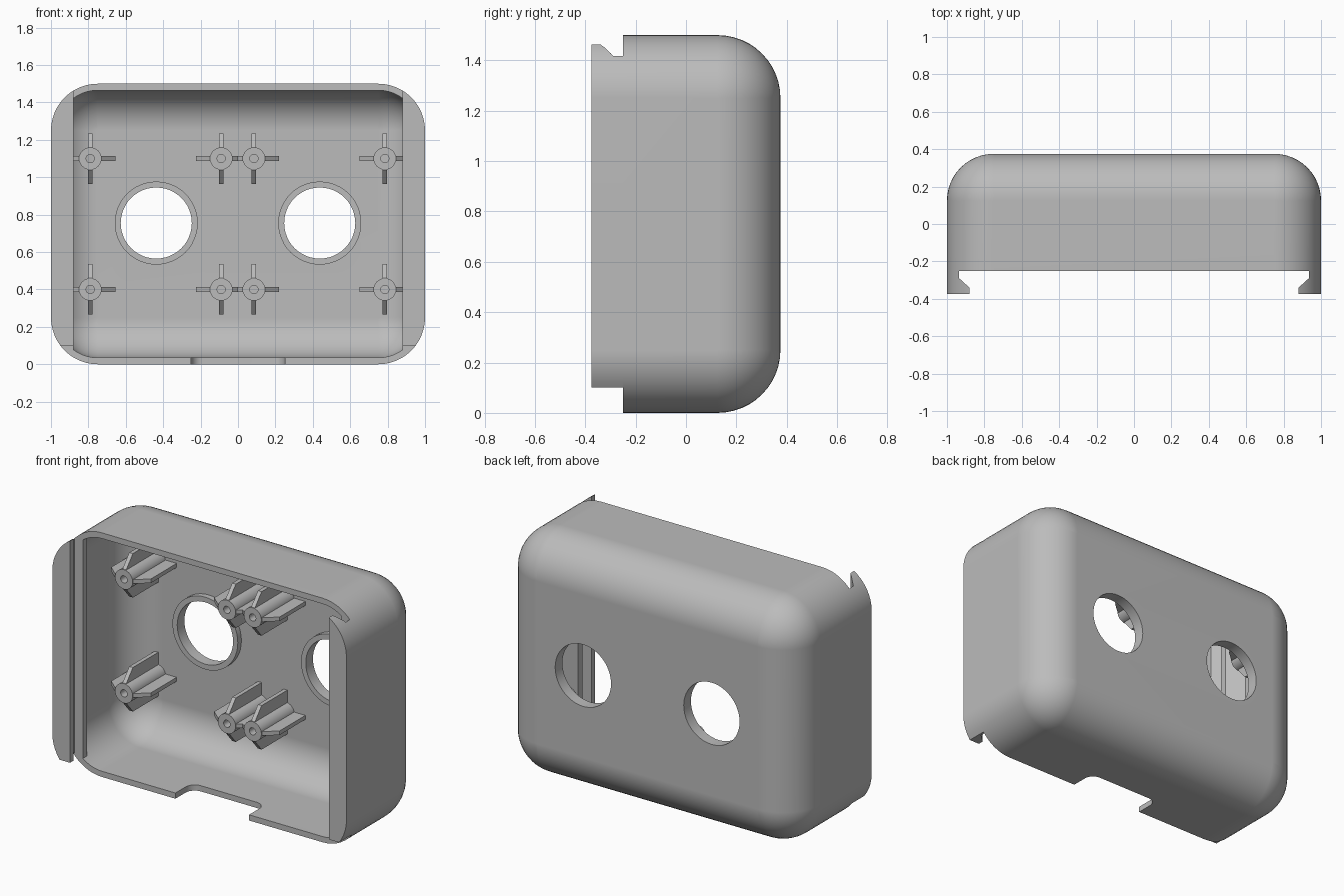
import bpy
import bmesh
from math import cos, sin, pi
from mathutils import Matrix, Vector

cube = bpy.data.objects.get("Cube")
if cube:
    bpy.data.objects.remove(cube)

GREY = (0.5, 0.5, 0.5, 1)
grey = bpy.data.materials.new("grey plastic")
grey.use_nodes = True
grey.diffuse_color = GREY
grey.node_tree.nodes["Principled BSDF"].inputs["Base Color"].default_value = GREY

HEIGHT, FRONT, BACK = 1.5, -0.25, 0.375
RADIUS, WALL, SEGS = 0.25, 0.035, 12


def finish(bm, name):
    bmesh.ops.remove_doubles(bm, verts=bm.verts, dist=1e-5)
    bmesh.ops.recalc_face_normals(bm, faces=bm.faces)
    mesh = bpy.data.meshes.new(name)
    bm.to_mesh(mesh)
    bm.free()
    mesh.materials.append(grey)
    obj = bpy.data.objects.new(name, mesh)
    bpy.context.collection.objects.link(obj)
    return obj


def select(obj):
    bpy.ops.object.select_all(action="DESELECT")
    obj.select_set(True)
    bpy.context.view_layer.objects.active = obj


def smooth(obj):
    select(obj)
    bpy.ops.object.shade_smooth_by_angle(angle=pi / 6)
    mod = obj.modifiers.new("even normals", "WEIGHTED_NORMAL")
    mod.keep_sharp = True


def boolean(obj, cutter, operation):
    mod = obj.modifiers.new("cut", "BOOLEAN")
    mod.operation, mod.object, mod.solver = operation, cutter, "EXACT"
    select(obj)
    bpy.ops.object.modifier_apply(modifier=mod.name)
    bpy.data.objects.remove(cutter)


def outline(inset, y):
    """Rounded rectangle seen from the front."""
    points = []
    r = RADIUS - inset
    for i, (sx, sz) in enumerate([(1, 1), (-1, 1), (-1, -1), (1, -1)]):
        cx = sx * (1 - RADIUS)
        cz = HEIGHT / 2 + sz * (HEIGHT / 2 - RADIUS)
        for k in range(SEGS + 1):
            a = (i + k / SEGS) * pi / 2
            points.append((cx + r * cos(a), y, cz + r * sin(a)))
    return points


def loft(rings, name):
    bm = bmesh.new()
    loops = [[bm.verts.new(p) for p in ring] for ring in rings]
    n = len(loops[0])
    for a, b in zip(loops, loops[1:]):
        for i in range(n):
            j = (i + 1) % n
            bm.faces.new((a[i], a[j], b[j], b[i]))
    bm.faces.new(loops[0])
    bm.faces.new(loops[-1])
    return finish(bm, name)


def dome(inset):
    """Rings from the open front to the rounded back."""
    r = RADIUS - inset
    rings = [outline(inset, FRONT)]
    for k in range(SEGS + 1):
        a = k / SEGS * pi / 2
        rings.append(outline(inset + r * (1 - cos(a)), BACK - RADIUS + r * sin(a)))
    return rings


def prism(points, offset, name):
    """Extrude a closed 3D outline."""
    bm = bmesh.new()
    face = bm.faces.new([bm.verts.new(p) for p in points])
    out = bmesh.ops.extrude_face_region(bm, geom=[face])
    moved = [v for v in out["geom"] if isinstance(v, bmesh.types.BMVert)]
    bmesh.ops.translate(bm, verts=moved, vec=offset)
    return finish(bm, name)


def tube(x, z, inner, outer, y0, y1, name, segs=48):
    bm = bmesh.new()
    profile = [(inner, y0), (outer, y0), (outer, y1), (inner, y1)]
    loops = [[bm.verts.new((x + r * cos(2 * pi * k / segs), y, z + r * sin(2 * pi * k / segs)))
              for r, y in profile] for k in range(segs)]
    for k in range(segs):
        a, b = loops[k], loops[(k + 1) % segs]
        for i in range(4):
            j = (i + 1) % 4
            bm.faces.new((a[i], a[j], b[j], b[i]))
    return finish(bm, name)


# Hollow rounded shell, open at the front
shell = loft(dome(WALL)[::-1] + dome(0), "shell")

# Two round openings with raised collars inside
for side, x in (("right", -0.437), ("left", 0.437)):
    z, r = 0.755, 0.19
    circle = [(x + r * cos(k * pi / 24), 0.25, z + r * sin(k * pi / 24)) for k in range(48)]
    boolean(shell, prism(circle, (0, 0.25, 0), "opening_cutter"), "DIFFERENCE")
    smooth(tube(x, z, r, 0.222, 0.305, 0.345, side + "_opening_collar"))

# Cable notch with rounded inner corners in the bottom wall
notch = [(-0.25, -0.3, -0.1), (0.25, -0.3, -0.1)]
for sx, start in ((1, 0), (-1, pi / 2)):
    for k in range(7):
        a = start + k * pi / 12
        notch.append((sx * 0.19 + 0.06 * cos(a), -0.15 + 0.06 * sin(a), -0.1))
boolean(shell, prism(notch, (0, 0, 0.17), "notch_cutter"), "DIFFERENCE")
smooth(shell)

# Snap clips and inner lips along both sides
CLIP = [(1.1, -0.375), (0.88, -0.375), (0.88, -0.34), (0.935, -0.29), (0.935, -0.25), (1.1, -0.25)]
LIP = [(1.1, -0.25), (0.88, -0.25), (0.88, -0.21), (0.965, -0.125), (1.1, -0.125)]
for side, s in (("right", -1), ("left", 1)):
    for part, profile, bottom, inset in (("clip", CLIP, 0.1, 0), ("lip", LIP, -0.1, WALL)):
        bar = prism([(s * x, y, bottom) for x, y in profile], (0, 0, 1.7 - bottom), side + "_" + part)
        boolean(bar, loft([outline(inset, -0.5), outline(inset, 0)], "trim"), "INTERSECT")
        smooth(bar)

# Screw posts, each with four tapered fins
FIN = 0.025
for row, z in (("lower", 0.4), ("upper", 1.1)):
    for i, x in enumerate((-0.79, -0.09, 0.085, 0.785)):
        name = f"{row}_post_{i + 1}"
        smooth(tube(x, z, 0.022, 0.06, 0.02, 0.345, name, 32))
        for k in range(4):
            outward = (i == 0 and k == 2) or (i == 3 and k == 0)
            foot = 0.27 if outward else 0.345
            side_view = [(0.045, 0.025), (0.06, 0.025), (0.135, 0.09), (0.135, foot), (0.045, 0.345)]
            fin = prism([(r, y, -FIN / 2) for r, y in side_view], (0, 0, FIN), f"{name}_fin_{k + 1}")
            fin.data.transform(Matrix.Translation(Vector((x, 0, z))) @ Matrix.Rotation(-k * pi / 2, 4, "Y"))
